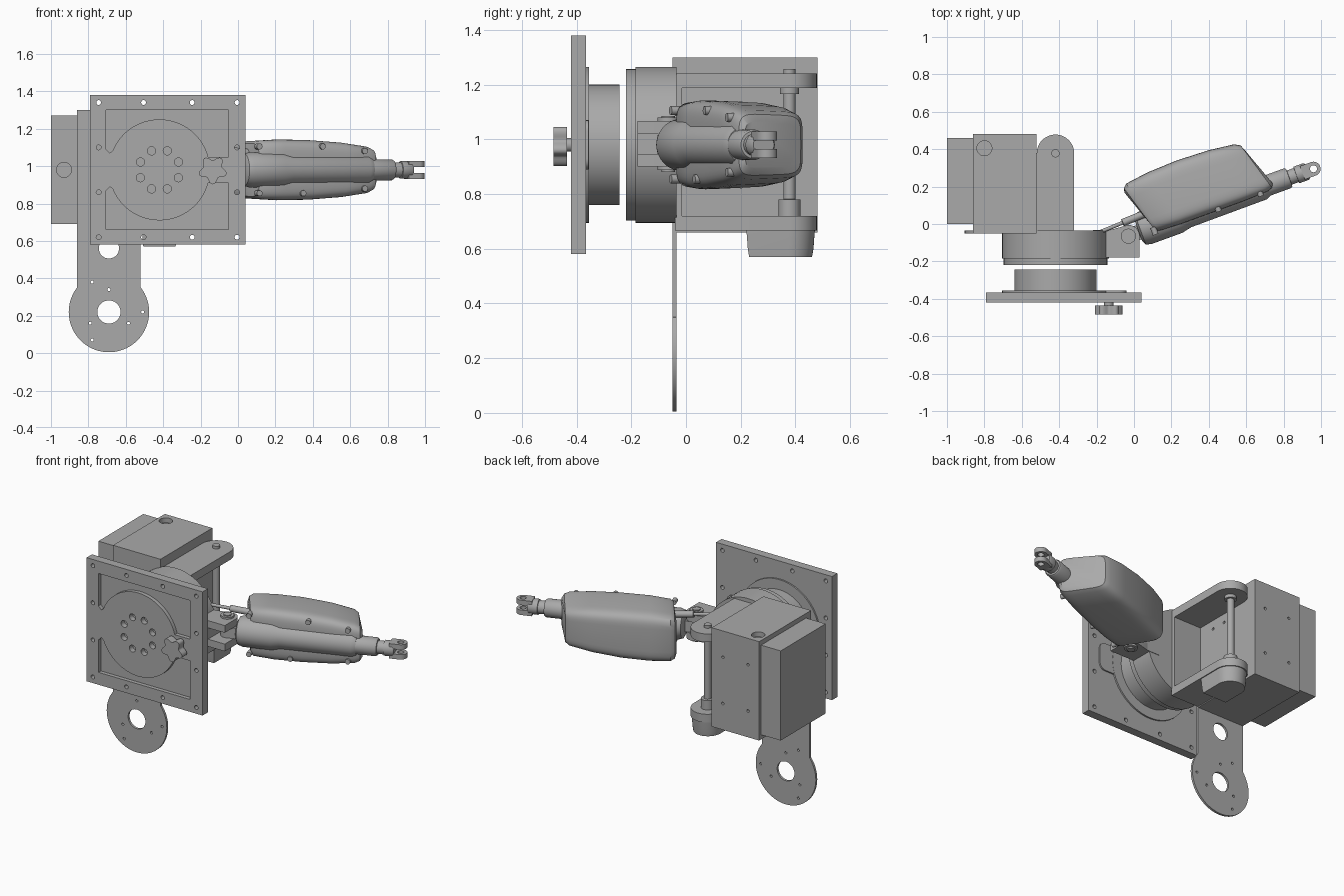
import bpy, bmesh, math
from mathutils import Vector, Matrix

if "Cube" in bpy.data.objects:
    bpy.data.objects.remove(bpy.data.objects["Cube"])

grey = bpy.data.materials.new("machine_grey")
grey.use_nodes = True
grey.diffuse_color = (0.4, 0.4, 0.4, 1)
grey.node_tree.nodes["Principled BSDF"].inputs["Base Color"].default_value = (0.4, 0.4, 0.4, 1)

CX, CZ = -0.42, 0.98          # drum axis
PIVOT = Vector((-0.03, -0.065, CZ))
TILT = Matrix.Translation(PIVOT) @ Matrix.Rotation(math.radians(20), 4, 'Z')


def loft(name, rings, matrix=None):
    """Skin a list of equal point rings and cap both ends."""
    bm = bmesh.new()
    vs = [[bm.verts.new(p) for p in r] for r in rings]
    n = len(vs[0])
    for a, b in zip(vs, vs[1:]):
        for i in range(n):
            j = (i + 1) % n
            bm.faces.new((a[i], a[j], b[j], b[i]))
    bm.faces.new(vs[0])
    bm.faces.new(vs[-1])
    bmesh.ops.recalc_face_normals(bm, faces=bm.faces)
    me = bpy.data.meshes.new(name)
    bm.to_mesh(me)
    bm.free()
    me.materials.append(grey)
    ob = bpy.data.objects.new(name, me)
    bpy.context.collection.objects.link(ob)
    if matrix:
        me.transform(matrix)
    return ob


def place(axis, a, b, h):
    return Vector({'x': (h, a, b), 'y': (a, h, b), 'z': (a, b, h)}[axis])


def prism(name, pts, axis, lo, hi, matrix=None):
    return loft(name, [[place(axis, a, b, h) for a, b in pts] for h in (lo, hi)], matrix)


def arc(cx, cy, r, a0=0, a1=360, n=40):
    full = abs(a1 - a0) == 360
    steps = n if full else n + 1
    angs = [math.radians(a0 + (a1 - a0) * i / n) for i in range(steps)]
    return [(cx + r * math.cos(t), cy + r * math.sin(t)) for t in angs]


def cyl(name, axis, a, b, r, lo, hi, matrix=None, n=40):
    return prism(name, arc(a, b, r, n=n), axis, lo, hi, matrix)


def box(name, x0, x1, y0, y1, z0, z1):
    return prism(name, [(x0, y0), (x1, y0), (x1, y1), (x0, y1)], 'z', z0, z1)


def lathe(name, profile, axis, a, b, matrix=None):
    return loft(name, [[place(axis, p, q, h) for p, q in arc(a, b, r)] for h, r in profile], matrix)


def cut(target, cutters):
    """Subtract helper solids, then discard them."""
    for c in cutters:
        c.hide_render = True
        m = target.modifiers.new("cut", 'BOOLEAN')
        m.operation, m.solver, m.object = 'DIFFERENCE', 'EXACT', c
    dg = bpy.context.evaluated_depsgraph_get()
    me = bpy.data.meshes.new_from_object(target.evaluated_get(dg))
    target.modifiers.clear()
    target.data = me
    for c in cutters:
        bpy.data.objects.remove(c)


# Square mounting plate with two recesses, rim holes and a bolt circle
plate = box("mounting_plate", -0.79, 0.04, -0.42, -0.365, 0.58, 1.38)
recess = [(-0.705, 1.3), (-0.05, 1.3), (-0.05, 1.05)] + arc(CX, CZ, 0.27, 15, 158, 32)
recess += [(-0.685, 1.07), (-0.705, 1.09)]
cutters = [prism("recess", recess, 'y', -0.45, -0.395),
           prism("recess", [(x, 2 * CZ - z) for x, z in recess], 'y', -0.45, -0.395)]
holes = [(x, z) for x in (-0.745, -0.505, -0.245, -0.005) for z in (0.62, 1.34)]
holes += [(x, z) for x in (-0.745, -0.005) for z in (0.86, 1.1)]
cutters += [cyl("hole", 'y', x, z, 0.013, -0.45, -0.3, n=16) for x, z in holes]
cutters += [cyl("hole", 'y', x, z, 0.022, -0.45, -0.385, n=20)
            for x, z in arc(CX, CZ, 0.11, 22.5, 382.5, 8)]
cut(plate, cutters)

# Flange and bearing stack behind the plate
cyl("flange", 'y', CX, CZ, 0.285, -0.37, -0.355, n=64)
prism("flange_lobe", [(-0.3, 0.89)] + arc(-0.08, 0.93, 0.04, -90, 0, 6)
      + arc(-0.08, 1.03, 0.04, 0, 90, 6) + [(-0.3, 1.07)], 'y', -0.37, -0.356)
cyl("bearing_spigot", 'y', CX, CZ, 0.22, -0.36, -0.243, n=64)
cyl("drum_lip", 'y', CX, CZ, 0.277, -0.22, -0.183, n=64)
cyl("drum", 'y', CX, CZ, 0.285, -0.185, -0.035, n=64)

# Lobed hand knob
cyl("knob_stem", 'y', -0.135, CZ, 0.025, -0.44, -0.41)
lobes = []
for i in range(60):
    t = math.tau * i / 60
    r = 0.064 + 0.013 * math.cos(5 * t + 1.57)
    lobes.append((-0.135 + r * math.cos(t), CZ + r * math.sin(t)))
prism("knob", lobes, 'y', -0.485, -0.435)

# Hanging arm plate with round end
arm = prism("arm_plate", [(-0.52, 1.3), (-0.86, 1.3), (-0.86, 0.35)]
            + arc(-0.69, 0.22, 0.215, 143, 397, 48) + [(-0.52, 0.35)], 'y', -0.05, -0.035)
cutters = [cyl("hole", 'y', -0.69, 0.22, 0.062, -0.1, 0.0),
           cyl("hole", 'y', -0.69, 0.56, 0.054, -0.1, -0.0)]
for x, z in [(-0.78, 0.38), (-0.69, 0.34), (-0.79, 0.16), (-0.585, 0.16), (-0.51, 0.22), (-0.78, 0.07)]:
    cutters.append(cyl("hole", 'y', x, z, 0.008, -0.1, 0.0, n=12))
cut(arm, cutters)

# Motor housing and side box
housing = box("motor_housing", -0.86, -0.52, -0.04, 0.48, 0.66, 1.3)
cutters = [cyl("hole", 'z', -0.8, 0.405, 0.04, 1.27, 1.4)]
for u in (0, 1):
    for z in (0.83, 1.13):
        cutters.append(cyl("hole", 'y', -0.78 + 0.18 * u, z, 0.009, 0.46, 0.5, n=12))
        cutters.append(cyl("hole", 'x', 0.1 + 0.1 * u, z, 0.009, -0.54, -0.5, n=12))
cut(housing, cutters)
side = box("side_box", -1.0, -0.86, 0.0, 0.46, 0.69, 1.27)
cut(side, [cyl("hole", 'y', -0.93, 0.98, 0.04, -0.1, 0.02)])

# Yoke arms, upright pin and end cup
tongue = [(-0.52, -0.04), (-0.32, -0.04)] + arc(CX, 0.378, 0.1, 0, 180, 24)
for label, z0 in (("upper", 1.187), ("lower", 0.667)):
    prism(label + "_yoke_arm", tongue, 'z', z0, z0 + 0.053)
box("yoke_base", -0.52, -0.32, -0.04, -0.015, 0.667, 1.24)


def cup_ring(s, z):
    pts = [(-0.517, 0.217), (-0.323, 0.217)] + arc(CX, 0.378, 0.097, 0, 180, 24)
    return [Vector((CX + (x - CX) * s, 0.345 + (y - 0.345) * s, z)) for x, y in pts]


loft("end_cup", [cup_ring(0.89, 0.57), cup_ring(0.93, 0.6), cup_ring(1, 0.72)])
lathe("upright_pin", [(0.7, 0.04), (0.78, 0.04), (0.781, 0.022), (1.165, 0.022),
                      (1.166, 0.035), (1.2, 0.035), (1.201, 0.022), (1.257, 0.022)], 'z', CX, 0.378)

# Hinge block with two lugs and a pin
box("hinge_block", -0.22, -0.09, -0.178, -0.032, 0.9, 1.067)
lug = [(-0.13, -0.178), (0.03, -0.178)] + arc(-0.03, -0.065, 0.06, 0, 90, 10) + [(-0.13, -0.032)]
for label, z0 in (("upper", 1.02), ("lower", 0.9)):
    prism(label + "_hinge_lug", lug, 'z', z0, z0 + 0.047)
cyl("hinge_pin", 'z', PIVOT.x, PIVOT.y, 0.024, 0.88, 1.085)
for label, z0 in (("upper", 1.067), ("lower", 0.888)):
    cyl(label + "_pin_collar", 'z', PIVOT.x, PIVOT.y, 0.04, z0, z0 + 0.012)


# Actuator cover: rounded sections swept along its length
def section(u, low, high, half, n=48):
    ring = []
    for i in range(n):
        t = math.tau * i / n
        c, s = math.cos(t), math.sin(t)
        v = math.copysign(abs(c) ** 0.36, c)
        w = math.copysign(abs(s) ** 0.36, s)
        ring.append(Vector((u - 0.04 * v, (low + high) / 2 + v * (high - low) / 2, w * half * (1 - 0.04 * v))))
    return ring


cover = [(0.1, 0.0, 0.225, 0.115), (0.105, -0.02, 0.25, 0.14), (0.125, -0.03, 0.268, 0.153),
         (0.25, -0.035, 0.285, 0.16), (0.42, -0.035, 0.292, 0.157), (0.6, -0.035, 0.285, 0.144),
         (0.74, -0.03, 0.268, 0.124), (0.77, -0.02, 0.25, 0.11), (0.782, 0.0, 0.22, 0.085)]
loft("actuator_cover", [section(*c) for c in cover], TILT)

# Actuator tube, rod and end fork
lathe("actuator_tube", [(0.06, 0.06), (0.072, 0.085), (0.1, 0.094), (0.28, 0.094), (0.33, 0.082),
                        (0.765, 0.08), (0.79, 0.068)], 'x', 0.012, 0, TILT)
lathe("actuator_rod", [(0.75, 0.056), (0.905, 0.056), (0.915, 0.05), (0.916, 0.04), (0.955, 0.04),
                       (0.956, 0.047), (1.01, 0.047), (1.02, 0.04)], 'x', 0, 0, TILT)
fork = [(0.99, 0.038), (0.99, -0.038)] + arc(1.053, 0, 0.038, -90, 90, 16)
for label, z0 in (("upper", 0.016), ("lower", -0.048)):
    tine = prism(label + "_fork_tine", fork, 'z', z0, z0 + 0.032, TILT)
    cut(tine, [cyl("hole", 'z', 1.053, 0, 0.019, -0.1, 0.1, TILT, 20)])
prism("rear_eye", arc(0, 0, 0.04, 90, 270, 16) + [(0.1, -0.04), (0.1, 0.04)], 'z', -0.035, 0.035, TILT)

# Cover screws
for u, w in ((0.14, 0.125), (0.5, 0.125), (0.74, 0.1)):
    for s in (1, -1):
        cyl("cover_screw", 'y', u - (0.11 if s < 0 and w > 0.12 and u > 0.3 else 0), s * w, 0.016,
            -0.042, 0.0, TILT, 16)

# Cable with its gland
start, end = Vector((-0.2, -0.05, 1.1)), Vector((0.07, 0.06, 1.07))
along = Matrix.Translation(start) @ (end - start).to_track_quat('X', 'Z').to_matrix().to_4x4()
lathe("cable", [(0, 0.01), (0.15, 0.01), (0.151, 0.02), (0.29, 0.02)], 'x', 0, 0, along)

# Smooth round surfaces, keep hard edges
bpy.ops.object.select_all(action='DESELECT')
for ob in bpy.context.collection.objects:
    if ob.type == 'MESH':
        ob.select_set(True)
        bpy.context.view_layer.objects.active = ob
bpy.ops.object.shade_smooth_by_angle(angle=math.radians(35))
